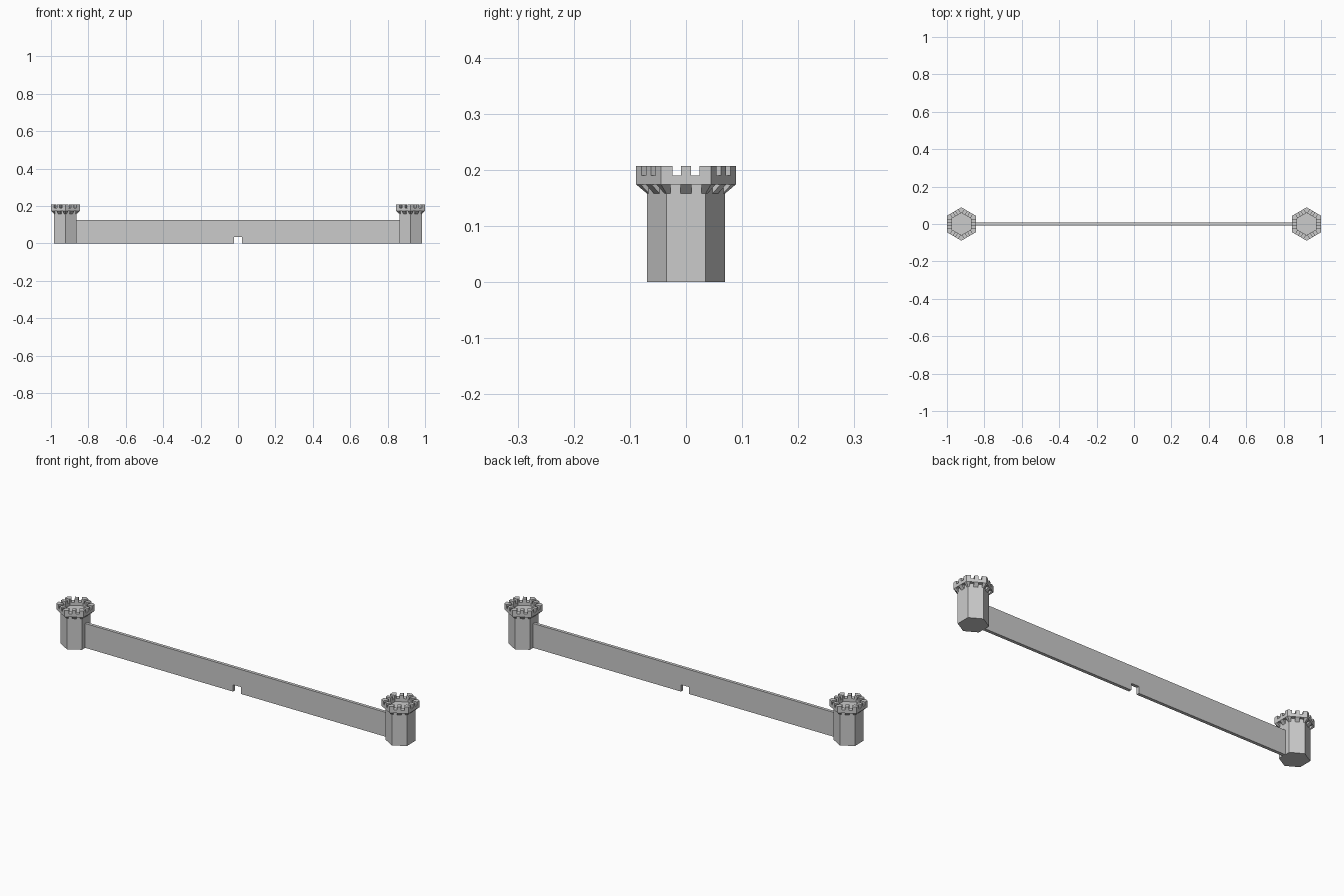
import bpy, bmesh, math
from mathutils import Matrix

if "Cube" in bpy.data.objects:
    bpy.data.objects.remove(bpy.data.objects["Cube"])

S3 = math.sqrt(3)
SHAFT, OUTER, INNER = 0.0605, 0.077, 0.051      # hexagon apothems
Z_CORBEL, Z_FLOOR, Z_GAP, Z_TOP = 0.158, 0.174, 0.190, 0.207


def splits(apothem, a, b):
    """Five segments along one hexagon side: corner, gap, middle, gap, corner."""
    h = apothem / S3
    return [-h, -b, -a, a, b, h]


def build_tower_mesh():
    bm = bmesh.new()
    for k in range(6):
        rot = Matrix.Rotation(k * math.pi / 3, 4, 'Z')

        def face(*pts):
            bm.faces.new([bm.verts.new(rot @ Matrix.Translation(p).to_translation()) for p in pts])

        # shaft side, plus wedges of its base and of the floor inside the crown
        h, hi = SHAFT / S3, INNER / S3
        face((SHAFT, -h, 0), (SHAFT, h, 0), (SHAFT, h, Z_FLOOR), (SHAFT, -h, Z_FLOOR))
        face((0, 0, 0), (SHAFT, h, 0), (SHAFT, -h, 0))
        face((0, 0, Z_FLOOR), (INNER, -hi, Z_FLOOR), (INNER, hi, Z_FLOOR))

        # crown parapet with merlons
        out, inn = splits(OUTER, 0.0085, 0.0245), splits(INNER, 0.0085, 0.0245)
        for i in range(5):
            z = Z_GAP if i % 2 else Z_TOP
            o0, o1, n0, n1 = out[i], out[i + 1], inn[i], inn[i + 1]
            face((OUTER, o0, Z_FLOOR), (OUTER, o1, Z_FLOOR), (OUTER, o1, z), (OUTER, o0, z))
            face((INNER, n1, Z_FLOOR), (INNER, n0, Z_FLOOR), (INNER, n0, z), (INNER, n1, z))
            face((INNER, n0, z), (OUTER, o0, z), (OUTER, o1, z), (INNER, n1, z))
            if 0 < i:
                s = ((INNER, n0, Z_GAP), (OUTER, o0, Z_GAP), (OUTER, o0, Z_TOP), (INNER, n0, Z_TOP))
                face(*(s if i % 2 == 0 else s[::-1]))

        # sloped corbels under the crown, with recesses between them
        out, inn = splits(OUTER, 0.010, 0.028), splits(SHAFT, 0.010, 0.028)
        for i in range(5):
            o0, o1, n0, n1 = out[i], out[i + 1], inn[i], inn[i + 1]
            z = Z_FLOOR if i % 2 else Z_CORBEL
            face((SHAFT, n0, z), (SHAFT, n1, z), (OUTER, o1, Z_FLOOR), (OUTER, o0, Z_FLOOR))
            if 0 < i:
                s = ((SHAFT, n0, Z_CORBEL), (OUTER, o0, Z_FLOOR), (SHAFT, n0, Z_FLOOR))
                face(*(s if i % 2 == 0 else s[::-1]))

    bmesh.ops.remove_doubles(bm, verts=bm.verts, dist=1e-5)
    # turn the sloped undersides so they face down
    for f in bm.faces:
        f.normal_update()
        c = f.calc_center_median()
        if f.normal.z > 0.1 and c.z < Z_FLOOR + 1e-4 and c.xy.length > SHAFT:
            f.normal_flip()
        # gap sides look into the gap, corbel sides look into the recess
    mesh = bpy.data.meshes.new("tower")
    bm.to_mesh(mesh)
    bm.free()
    return mesh


# two identical hexagonal towers
tower = build_tower_mesh()
for name, x in (("left_tower", -0.923), ("right_tower", 0.923)):
    ob = bpy.data.objects.new(name, tower)
    ob.location.x = x
    bpy.context.collection.objects.link(ob)

# curtain wall: front profile with the gateway notch, extruded in depth
L, H, G, GH, T = 0.865, 0.125, 0.022, 0.035, 0.008
profile = [(-L, 0), (-G, 0), (-G, GH), (G, GH), (G, 0), (L, 0), (L, H), (-L, H)]
bm = bmesh.new()
front = bm.faces.new([bm.verts.new((x, -T, z)) for x, z in profile])
ext = bmesh.ops.extrude_face_region(bm, geom=[front], use_keep_orig=True)
moved = [v for v in ext["geom"] if isinstance(v, bmesh.types.BMVert)]
bmesh.ops.translate(bm, verts=moved, vec=(0, 2 * T, 0))
bmesh.ops.recalc_face_normals(bm, faces=bm.faces)
mesh = bpy.data.meshes.new("curtain_wall")
bm.to_mesh(mesh)
bm.free()
bpy.context.collection.objects.link(bpy.data.objects.new("curtain_wall", mesh))
